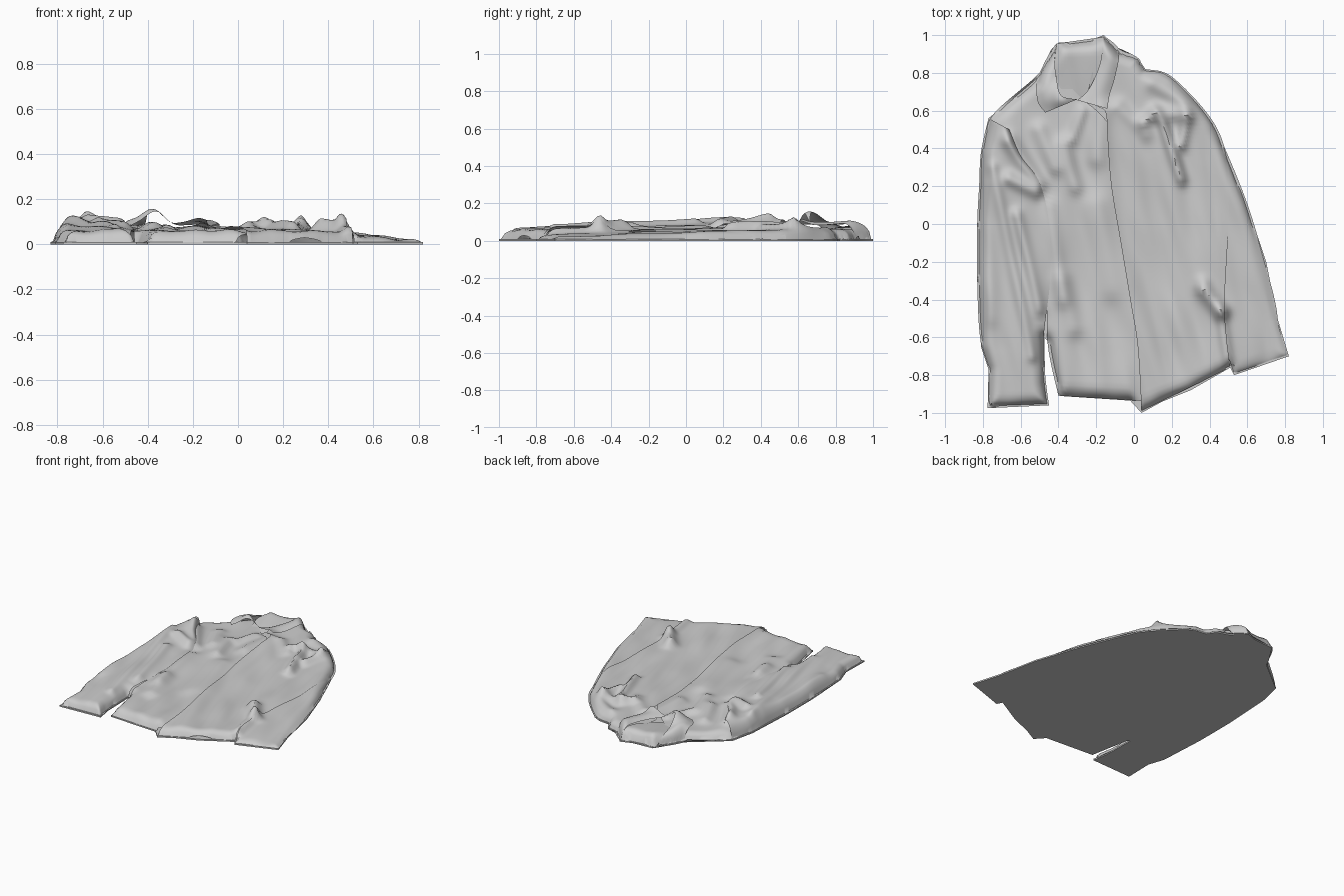
import bpy, bmesh, math
from mathutils import Vector, noise

if "Cube" in bpy.data.objects:
    bpy.data.objects.remove(bpy.data.objects["Cube"])

# Silhouette of the garment lying flat, including the slit beside the left sleeve
OUTLINE = [(-.77,.56), (-.81,.38), (-.83,0), (-.83,-.3), (-.81,-.65), (-.77,-.77), (-.775,-.975),
           (-.45,-.96), (-.47,-.85), (-.475,-.6), (-.455,-.62), (-.40,-.91), (-.02,-.935), (.04,-1),
           (.15,-.94), (.3,-.88), (.51,-.76), (.53,-.8), (.82,-.7), (.76,-.5), (.7,-.2), (.6,.1),
           (.5,.35), (.42,.54), (.36,.62), (.2,.78), (.14,.81), (.06,.82), (.02,.88), (-.07,.91),
           (-.16,1), (-.24,.97), (-.4,.96), (-.49,.82), (-.52,.76)]

# Folds: x1, y1, x2, y2, height, width
FOLDS = [(.05,.54,.12,.59,.03,.03), (.12,.59,.27,.58,.03,.04), (.15,.54,.25,.24,.04,.03),
         (.28,.57,.25,.42,.035,.03), (.37,-.34,.46,-.46,.05,.04), (.46,-.46,.50,-.75,.03,.03),
         (-.37,.42,-.31,.2,.025,.04), (-.38,-.3,-.32,-.55,.025,.05), (-.2,.1,-.13,-.35,.015,.06),
         (-.17,.6,-.2,.35,.02,.05), (-.08,.62,.06,.48,.02,.04), (.1,.74,.27,.64,.02,.04),
         (-.66,.44,-.5,.22,.035,.04), (-.66,.24,-.52,.17,.03,.035), (-.75,.3,-.54,-.7,.02,.03),
         (-.62,.05,-.5,-.45,.025,.03), (-.79,.2,-.76,-.5,.01,.04), (-.5,.5,-.42,.3,.025,.04),
         (-.45,.1,-.38,-.4,.02,.04), (-.27,.6,-.33,.45,.02,.03)]


def seg_dist(x, y, ax, ay, bx, by):
    dx, dy = bx - ax, by - ay
    t = max(0, min(1, ((x-ax)*dx + (y-ay)*dy) / (dx*dx + dy*dy)))
    return math.hypot(x - ax - t*dx, y - ay - t*dy)


def cloth(x, y, lift=0.0):
    """Height of the rumpled cloth, falling away at the silhouette."""
    z = .056 - .025 * max(0, min(1, (x - .45) / .25)) + lift
    for a, b, c, d, h, w in FOLDS:
        r = seg_dist(x, y, a, b, c, d) / w
        z += h * math.exp(1 - math.sqrt(1 + 2*r*r + r**4) * .9) if r < 3 else 0
    z += .02 * noise.noise((x*9 + y*2, y*3, .3))
    edge = min(seg_dist(x, y, *p, *q) for p, q in zip(OUTLINE, OUTLINE[1:] + OUTLINE[:1]))
    k = max(0, min(1, (edge - .01) / .06))
    return .008 + (z - .008) * math.sqrt(k * (2 - k))


def spline(rows, t):
    """Smooth interpolation through rows of numbers."""
    n = len(rows) - 1
    i = min(int(t * n), n - 1)
    f = t * n - i
    p = [rows[max(0, min(n, i + k))] for k in (-1, 0, 1, 2)]
    return [.5 * (2*b + (c-a)*f + (2*a-5*b+4*c-d)*f*f + (3*b-a-3*c+d)*f**3) for a, b, c, d in zip(*p)]


def finish(bm, name):
    bmesh.ops.recalc_face_normals(bm, faces=bm.faces)
    mesh = bpy.data.meshes.new(name)
    bm.to_mesh(mesh)
    bm.free()
    ob = bpy.data.objects.new(name, mesh)
    bpy.context.collection.objects.link(ob)
    for o in bpy.context.selected_objects:
        o.select_set(False)
    ob.select_set(True)
    bpy.context.view_layer.objects.active = ob
    bpy.ops.object.shade_smooth_by_angle(angle=math.radians(45))
    return ob


def panel(name, rows, height, nu=36, nv=80):
    """Cloth panel: each row gives its left and right edge point."""
    bm = bmesh.new()
    grid = []
    for j in range(nv + 1):
        v = j / nv
        xl, yl, xr, yr = spline(rows, v)
        line = []
        for i in range(nu + 1):
            u = i / nu
            x, y = xl + (xr - xl)*u, yl + (yr - yl)*u
            line.append(bm.verts.new((x, y, height(x, y, u, v))))
        grid.append(line)
    for a, b in zip(grid, grid[1:]):
        for i in range(nu):
            bm.faces.new((a[i], b[i], b[i+1], a[i+1]))
    return finish(bm, name)


# Back of the garment: flat slab on the floor
bm = bmesh.new()
face = bm.faces.new([bm.verts.new((x, y, 0)) for x, y in OUTLINE])
top = bmesh.ops.extrude_face_region(bm, geom=[face])
bmesh.ops.translate(bm, vec=(0, 0, .01), verts=[g for g in top["geom"] if isinstance(g, bmesh.types.BMVert)])
finish(bm, "back_panel")

# Front panels, the right one lapping over at the button placket
panel("left_front", [(-.44,.92,-.31,.66), (-.5,.8,-.22,.62), (-.76,.56,-.12,.5), (-.74,.4,-.1,.3),
                     (-.58,.2,-.09,.1), (-.46,-.1,-.05,-.1), (-.46,-.4,.01,-.4), (-.455,-.65,.05,-.65),
                     (-.4,-.91,.1,-.94)],
      lambda x, y, u, v: cloth(x, y))
panel("right_front", [(-.16,.99,-.1,.94), (-.24,.72,.02,.88), (-.2,.63,.06,.82), (-.15,.59,.2,.78),
                      (-.14,.45,.42,.54), (-.12,.2,.5,.3), (-.07,-.1,.5,0), (-.02,-.4,.48,-.4),
                      (.02,-.65,.49,-.6), (.04,-.99,.51,-.76)],
      lambda x, y, u, v: cloth(x, y, .012 * math.exp(-u*6)), nu=48, nv=100)

# Sleeves
panel("left_sleeve", [(-.77,.56,-.66,.5), (-.81,.38,-.6,.36), (-.82,.2,-.5,.22), (-.83,0,-.45,0),
                      (-.83,-.3,-.445,-.3), (-.815,-.6,-.478,-.6), (-.77,-.77,-.47,-.8),
                      (-.775,-.975,-.45,-.96)],
      lambda x, y, u, v: cloth(x, y, .004 + .05 * (1 - v) * (1 - (2*u - 1)**4)))
panel("right_sleeve", [(.34,.5,.42,.54), (.4,.25,.545,.25), (.42,-.05,.635,0), (.42,-.4,.74,-.38),
                       (.47,-.6,.77,-.55), (.53,-.8,.82,-.7)],
      lambda x, y, u, v: cloth(x, y, -.012 * (1 - u)), nu=20)

# Inside of the neck, then the two collar leaves
panel("neck_inside", [(-.41,.955,-.165,.99), (-.42,.85,-.17,.85), (-.4,.74,-.22,.74), (-.34,.65,-.28,.65)],
      lambda x, y, u, v: cloth(x, y, .03 - .04*v), nu=14, nv=20)


def leaf(x, y, u, v):
    peak = .075 * math.exp(-((x + .38)/.06)**2 - ((y - .68)/.08)**2)
    return cloth(x, y, .03 + peak + .015 * math.sin(math.pi * u))


panel("collar_left", [(-.44,.92,-.41,.955), (-.49,.82,-.42,.87), (-.515,.75,-.41,.77),
                      (-.51,.65,-.385,.68), (-.47,.59,-.3,.66)], leaf, nu=16, nv=30)
panel("collar_right", [(-.165,.99,-.15,.99), (-.175,.87,-.08,.92), (-.21,.77,-.1,.78),
                       (-.25,.7,-.13,.68), (-.3,.655,-.14,.61)], leaf, nu=16, nv=30)
